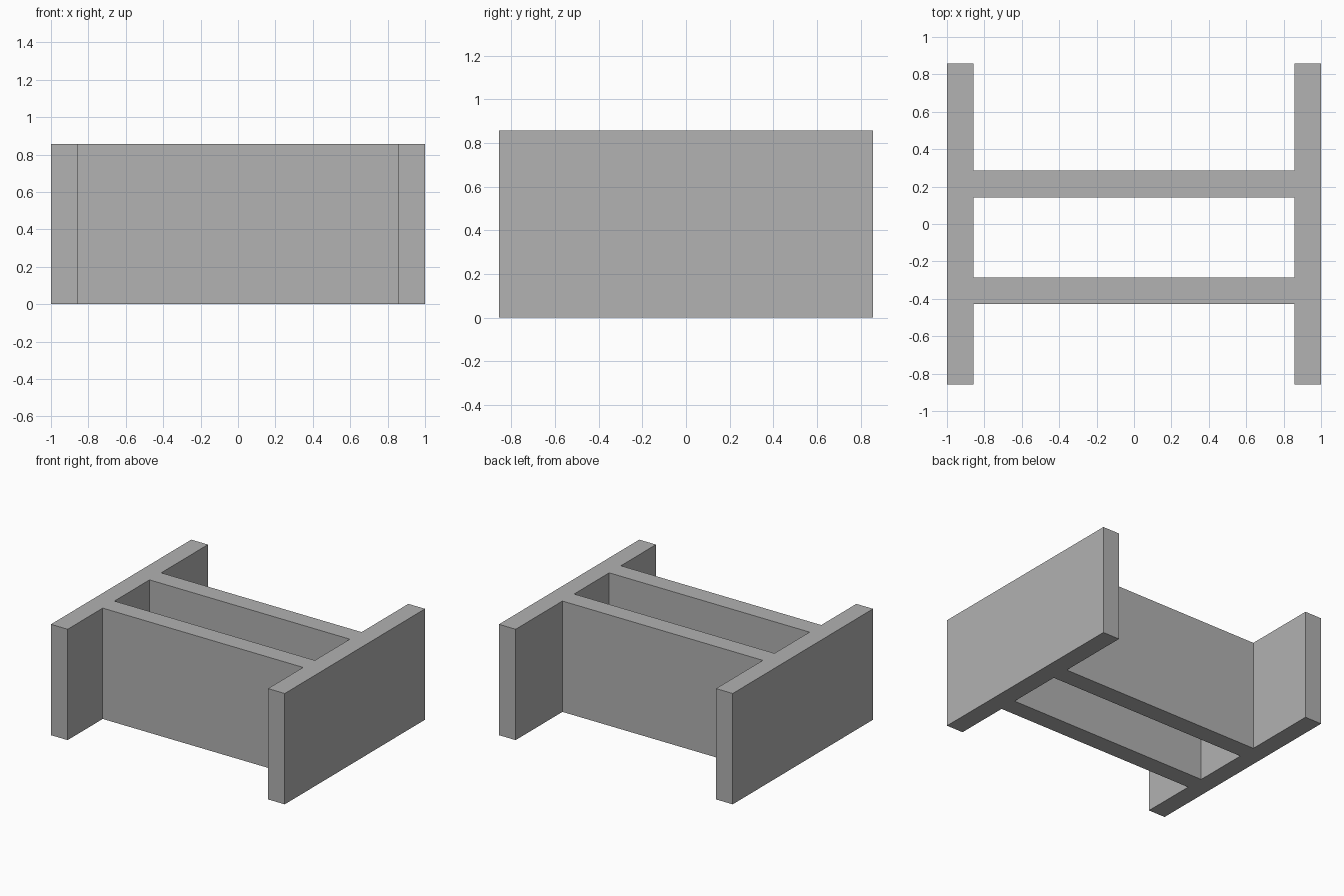
import bpy
import bmesh

old = bpy.data.objects.get("Cube")
if old:
    bpy.data.objects.remove(old, do_unlink=True)

U = 1 / 7            # plate thickness
HEIGHT = 6 * U

# Plan lines: flanges fill the outer columns, webs fill the chosen rows
xs = [-7 * U, -6 * U, 6 * U, 7 * U]
ys = [-6 * U, -3 * U, -2 * U, U, 2 * U, 6 * U]
FLANGE_COLUMNS = (0, 2)
WEB_ROWS = (1, 3)

# Grey material
grey = bpy.data.materials.new("plain_grey")
grey.use_nodes = True
colour = (0.445, 0.445, 0.445, 1)
grey.diffuse_color = colour
grey.node_tree.nodes["Principled BSDF"].inputs["Base Color"].default_value = colour

# Plan outline, drawn as joined cells on the floor
bm = bmesh.new()
grid = [[bm.verts.new((x, y, 0)) for y in ys] for x in xs]
for i in range(len(xs) - 1):
    for j in range(len(ys) - 1):
        if i in FLANGE_COLUMNS or j in WEB_ROWS:
            bm.faces.new((grid[i][j], grid[i + 1][j],
                          grid[i + 1][j + 1], grid[i][j + 1]))

# Raise the plan to full height, giving two flanges and two webs in one solid
raised = bmesh.ops.extrude_face_region(bm, geom=bm.faces[:])["geom"]
bmesh.ops.translate(bm, vec=(0, 0, HEIGHT),
                    verts=[v for v in raised if isinstance(v, bmesh.types.BMVert)])
bmesh.ops.recalc_face_normals(bm, faces=bm.faces[:])

mesh = bpy.data.meshes.new("double_web_beam")
bm.to_mesh(mesh)
bm.free()
mesh.materials.append(grey)
beam = bpy.data.objects.new("double_web_beam", mesh)
bpy.context.collection.objects.link(beam)
